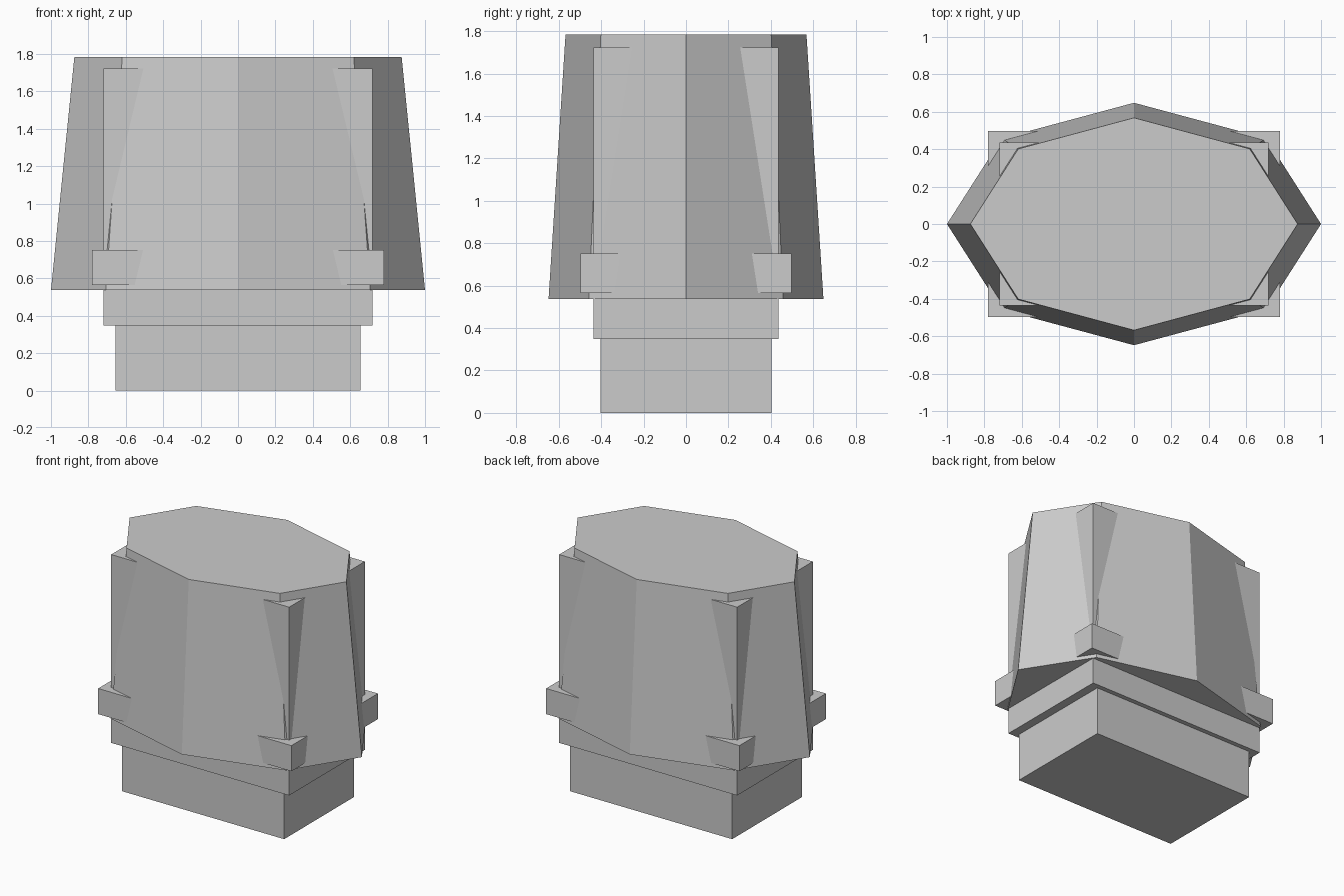
import bpy, math

if "Cube" in bpy.data.objects:
    bpy.data.objects.remove(bpy.data.objects["Cube"])

grey = bpy.data.materials.new("plain grey")
grey.diffuse_color = (0.6, 0.6, 0.6, 1)
grey.use_nodes = True
grey.node_tree.nodes["Principled BSDF"].inputs["Base Color"].default_value = grey.diffuse_color


def prism(name, bottom, top):
    """Flat-faced solid between two matching outlines."""
    n = len(bottom)
    faces = [tuple(reversed(range(n))), tuple(range(n, 2 * n))]
    faces += [(i, (i + 1) % n, n + (i + 1) % n, n + i) for i in range(n)]
    mesh = bpy.data.meshes.new(name)
    mesh.from_pydata(bottom + top, [], faces)
    mesh.materials.append(grey)
    obj = bpy.data.objects.new(name, mesh)
    bpy.context.collection.objects.link(obj)
    return obj


def rectangle(hx, hy, z):
    return [(-hx, -hy, z), (hx, -hy, z), (hx, hy, z), (-hx, hy, z)]


def octagon(rx, ry, z):
    return [(rx * math.cos(k * math.pi / 4), ry * math.sin(k * math.pi / 4), z)
            for k in range(8)]


def block(name, hx, hy, z0, z1):
    return prism(name, rectangle(hx, hy, z0), rectangle(hx, hy, z1))


# Square-cornered core, with corners showing through the octagonal shell
block("base_block", 0.655, 0.403, 0.0, 0.348)
block("core_block", 0.718, 0.436, 0.348, 1.722)
block("corner_band", 0.78, 0.498, 0.565, 0.752)

# Tapered eight-sided shell
prism("octagonal_shell", octagon(1.0, 0.648, 0.537), octagon(0.875, 0.568, 1.783))
